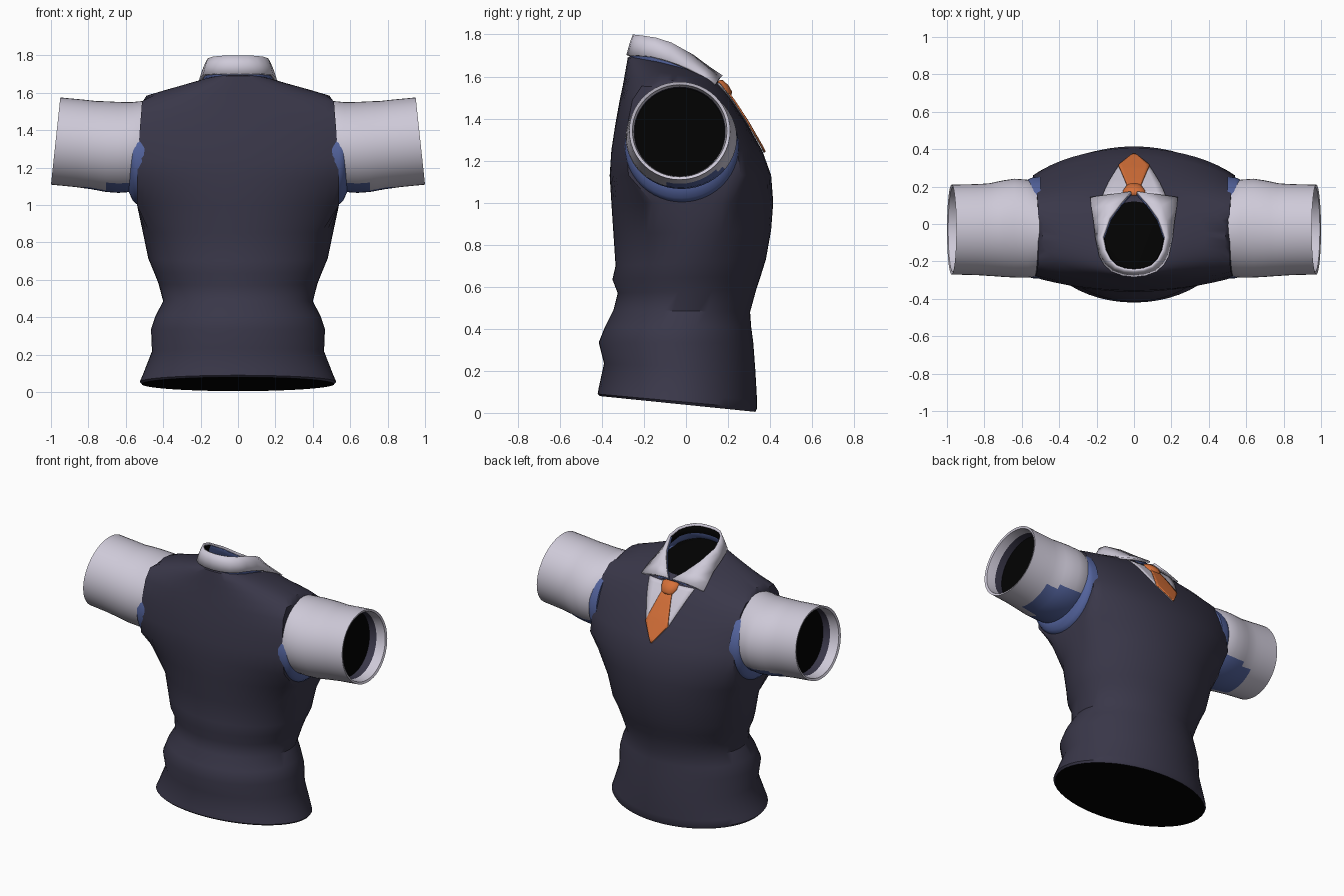
import bpy, bmesh, math
from mathutils import Vector
from mathutils.bvhtree import BVHTree

if "Cube" in bpy.data.objects:
    bpy.data.objects.remove(bpy.data.objects["Cube"])


def material(name, rgb):
    m = bpy.data.materials.new(name)
    m.use_nodes = True
    m.diffuse_color = (*rgb, 1)
    m.node_tree.nodes["Principled BSDF"].inputs["Base Color"].default_value = (*rgb, 1)
    return m


NAVY = material("navy knit", (0.041, 0.038, 0.066))
WHITE = material("pale shirt", (0.62, 0.59, 0.69))
BLUE = material("blue lining", (0.09, 0.13, 0.35))
ORANGE = material("orange tie", (0.66, 0.16, 0.04))
BLACK = material("black inside", (0.0005, 0.0005, 0.0005))


def make_object(name, bm, mats, angle=40):
    bmesh.ops.recalc_face_normals(bm, faces=bm.faces)
    me = bpy.data.meshes.new(name)
    bm.to_mesh(me)
    bm.free()
    ob = bpy.data.objects.new(name, me)
    bpy.context.collection.objects.link(ob)
    for m in mats:
        me.materials.append(m)
    bpy.ops.object.select_all(action='DESELECT')
    ob.select_set(True)
    bpy.context.view_layer.objects.active = ob
    bpy.ops.object.shade_smooth_by_angle(angle=math.radians(angle))
    return ob


def skin(rows, closed=True, caps=()):
    """Join rows of points with quads; caps are (row number, material index)."""
    bm = bmesh.new()
    grid = [[bm.verts.new(p) for p in row] for row in rows]
    n = len(rows[0])
    for a, b in zip(grid, grid[1:]):
        for i in range(n if closed else n - 1):
            j = (i + 1) % n
            bm.faces.new((a[i], a[j], b[j], b[i]))
    for row, mat in caps:
        bm.faces.new(grid[row]).material_index = mat
    return bm


def solidify(ob, thickness):
    mod = ob.modifiers.new("thickness", 'SOLIDIFY')
    mod.thickness, mod.offset = thickness, 0


# Vest body: half ellipses for chest and back, cut flat at the armholes.
# Rows: half width, chest width, back width, back y, front y, back z, front z
def body_ring(cut, chest, rear, back, front, z_back, z_front, arc=18, side=4):
    def corner(wide):
        return max(math.acos(min(1, cut / wide)), .5)

    f, r = corner(chest), corner(rear)
    angles = [f * i / side for i in range(side)]
    angles += [f + (math.pi - 2 * f) * i / arc for i in range(arc)]
    angles += [math.pi - f * (1 - i / side) for i in range(side)]
    angles += [math.pi + r * i / side for i in range(side)]
    angles += [math.pi + r + (math.pi - 2 * r) * i / arc for i in range(arc)]
    angles += [math.tau - r * (1 - i / side) for i in range(side)]
    ring = []
    for t in angles:
        k = (1 + math.sin(t)) / 2
        wide = chest if t < math.pi else rear
        x = max(-cut, min(cut, wide * math.cos(t)))
        ring.append((x, back + (front - back) * k, z_back + (z_front - z_back) * k))
    return ring


body = [
    (.515, .515, .515, -.41, .33, .08, .005),
    (.525, .525, .525, -.42, .337, .09, .02),
    (.51, .51, .51, -.415, .338, .12, .06),
    (.46, .46, .46, -.39, .33, .235, .20),
    (.465, .465, .465, -.415, .32, .335, .335),
    (.44, .44, .44, -.385, .31, .41, .41),
    (.40, .40, .40, -.345, .305, .49, .48),
    (.425, .425, .425, -.325, .335, .57, .59),
    (.45, .45, .45, -.35, .355, .635, .65),
    (.48, .48, .48, -.335, .38, .70, .73),
    (.51, .51, .51, -.345, .405, .85, .87),
    (.54, .58, .62, -.355, .415, 1.0, 1.0),
    (.54, .69, .84, -.363, .405, 1.13, 1.13),
    (.533, .72, .90, -.355, .362, 1.25, 1.25),
    (.527, .76, .90, -.335, .287, 1.38, 1.38),
    (.518, .78, .82, -.315, .222, 1.49, 1.48),
    (.513, .64, .66, -.30, .185, 1.56, 1.53),
    (.49, .50, .50, -.292, .165, 1.605, 1.555),
    (.38, .38, .38, -.285, .15, 1.645, 1.58),
    (.23, .23, .23, -.277, .132, 1.69, 1.605),
    (.185, .185, .185, -.26, .12, 1.70, 1.61),
]
bm = skin([body_ring(*r) for r in body], caps=((0, 1), (-1, 1)))
bmesh.ops.recalc_face_normals(bm, faces=bm.faces)
surface = BVHTree.FromBMesh(bm)
make_object("vest", bm, [NAVY, BLACK])


# Sleeves with folded cuffs, and blue armhole linings
def arm_ring(side, x, y, z, ry, rz, slant=0, n=48):
    ring = []
    for i in range(n):
        t = math.tau * i / n
        dz = rz * math.sin(t)
        ring.append((side * (x - slant * dz), y + ry * math.cos(t), z + dz))
    return ring


sleeve = [
    (.48, -.04, 1.315, .23, .24),
    (.52, -.035, 1.313, .245, .242),
    (.57, -.025, 1.31, .262, .24),
    (.64, -.022, 1.308, .264, .243),
    (.70, -.025, 1.312, .258, .242, .03),
    (.735, -.027, 1.316, .253, .239, .04),
    (.77, -.03, 1.32, .248, .236, .05),
    (.81, -.03, 1.325, .245, .235, .065),
    (.85, -.03, 1.33, .243, .234, .08),
    (.975, -.03, 1.342, .24, .233, .107),
    (.97, -.03, 1.342, .225, .219, .107),
    (.91, -.03, 1.338, .217, .213, .09),
    (.86, -.03, 1.334, .215, .212, .08),
]
lining = [
    (.50, -.02, 1.265, .272, .265),
    (.54, -.02, 1.265, .27, .262),
    (.562, -.022, 1.272, .263, .25),
    (.582, -.025, 1.295, .24, .23),
]
for side, label in ((1, "left"), (-1, "right")):
    bm = skin([arm_ring(side, *r) for r in sleeve], caps=((0, 0), (-1, 1)))
    for f in bm.faces:
        c = f.calc_center_median()
        under = 1.115 + .28 * c.y
        if abs(c.x) < .72:
            under = max(under, 1.11)
        radius = math.hypot(c.y + .03, c.z - 1.336)
        if len(f.verts) > 4:
            continue
        if .86 < abs(c.x) < .91 and radius < .222:
            f.material_index = 3
        elif abs(c.x) < .84 and c.z < under and radius > .225:
            f.material_index = 2
    make_object(label + "_sleeve", bm, [WHITE, BLACK, BLUE, NAVY])
    bm = skin([arm_ring(side, *r) for r in lining], caps=((0, 0), (-1, 0)))
    make_object(label + "_armhole_lining", bm, [BLUE])


# Collar: fold line and outer edge of one half, mirrored to the other
def mirrored(half):
    return [(-x, y, z) for x, y, z in reversed(half[1:])] + half


fold = mirrored([(0, -.247, 1.797), (.05, -.242, 1.797), (.095, -.225, 1.795),
                 (.13, -.19, 1.79), (.155, -.14, 1.782), (.168, -.07, 1.758),
                 (.13, .03, 1.70), (.07, .11, 1.64), (.015, .17, 1.60)])
edge = mirrored([(0, -.277, 1.70), (.06, -.27, 1.70), (.115, -.25, 1.70),
                 (.155, -.215, 1.698), (.18, -.17, 1.695), (.20, -.08, 1.672),
                 (.212, .01, 1.638), (.225, .08, 1.602), (.232, .14, 1.562)])
middle = [(Vector(a) + Vector(b)) / 2 + Vector((0, 0, .006)) for a, b in zip(fold, edge)]
collar = make_object("collar", skin([fold, middle, edge], closed=False), [WHITE], 60)
solidify(collar, .014)

# Blue neck band beneath the collar, dark inside at the nape
inner = [(x * .95, y * .96 - .004, z - .012) for x, y, z in fold]
waist = [(x * .94, y * .96 - .004, z - .02) for x, y, z in middle]
lower = [(x * .95, y * .97, z - .035) for x, y, z in edge]
bm = skin([inner, waist, lower], closed=False)
for f in bm.faces:
    c = f.calc_center_median()
    if c.y < -.1 and c.z > 1.715:
        f.material_index = 1
band = make_object("neck_band", bm, [BLUE, BLACK], 60)
solidify(band, .008)


# Plates that follow the chest, from rows of (height, half width)
def chest_plate(name, rows, lift, mat, thickness, columns=8, steps=5):
    fine = []
    for (z0, w0), (z1, w1) in zip(rows, rows[1:]):
        fine += [(z0 + (z1 - z0) * k / steps, w0 + (w1 - w0) * k / steps) for k in range(steps)]
    fine.append(rows[-1])
    points = []
    for z, w in fine:
        row = []
        for i in range(columns + 1):
            x = w * (2 * i / columns - 1)
            hit = surface.ray_cast(Vector((x, 2, z)), Vector((0, -1, 0)))[0]
            row.append((x, hit.y + lift, z + lift * .5))
        points.append(row)
    plate = make_object(name, skin(points, closed=False), [mat])
    solidify(plate, thickness)


chest_plate("shirt_front", [(1.565, .17), (1.46, .13), (1.345, .083), (1.235, .004)],
            .004, WHITE, .004)
chest_plate("tie_blade", [(1.53, .033), (1.44, .058), (1.345, .084), (1.236, .004)],
            .009, ORANGE, .007)

# Tie knot: a rounded wedge lying along the slope of the chest
knot_rows = []
along = Vector((0, .6, -.8))
out = Vector((0, .8, .6))
for d, w, h in ((-.045, .045, .014), (-.035, .062, .024), (.0, .06, .03),
                (.035, .042, .026), (.045, .032, .014)):
    centre = Vector((0, .178, 1.54)) + along * d
    knot_rows.append([centre + Vector((w * math.cos(math.tau * i / 12), 0, 0))
                      + out * h * math.sin(math.tau * i / 12) for i in range(12)])
make_object("tie_knot", skin(knot_rows, caps=((0, 0), (-1, 0))), [ORANGE], 50)
